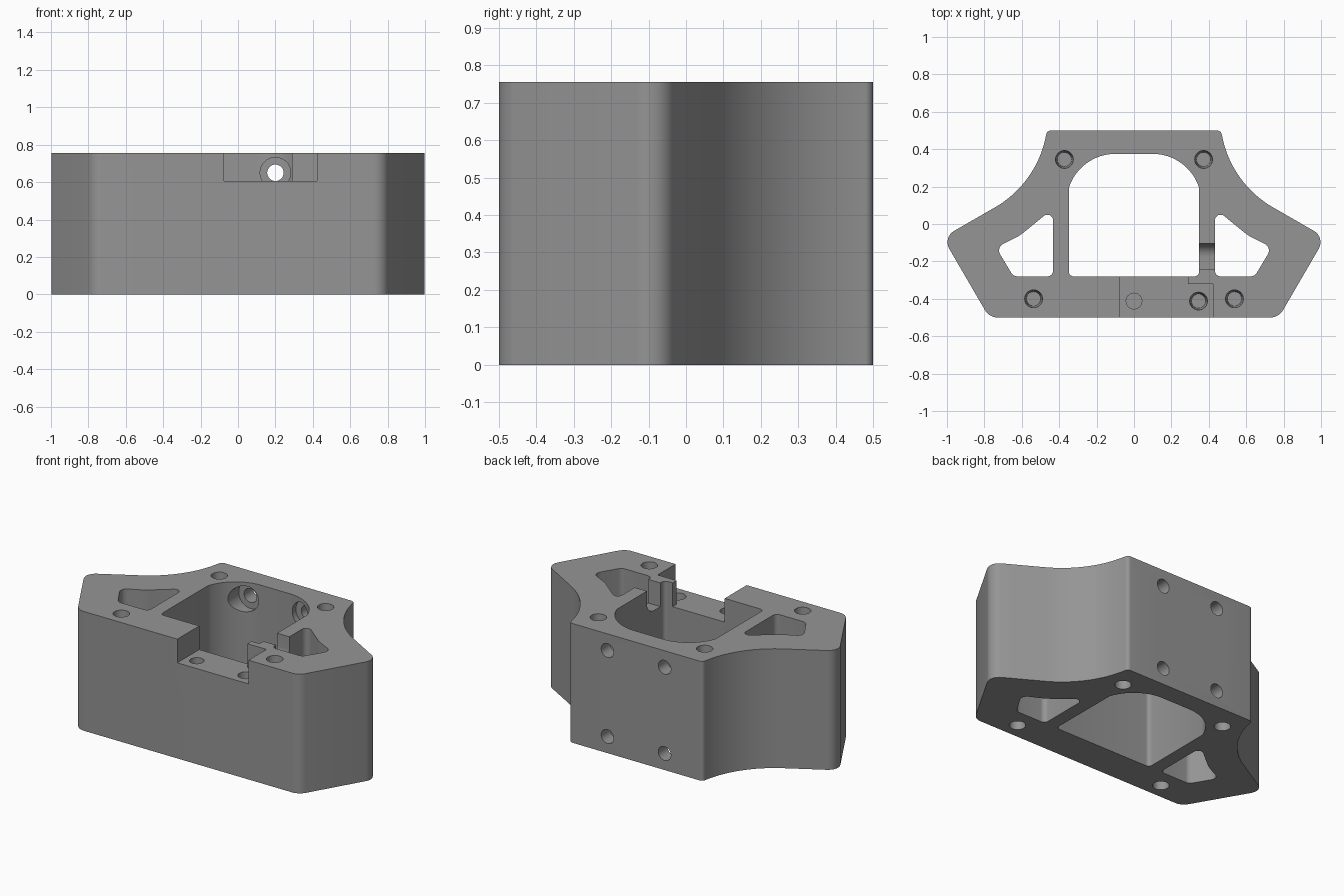
import bpy, bmesh, math
from mathutils import Vector

if "Cube" in bpy.data.objects:
    bpy.data.objects.remove(bpy.data.objects["Cube"])

H = 0.755          # body height
FLOOR = 0.605      # floor of the front recess

grey = bpy.data.materials.new("mid grey")
grey.diffuse_color = (0.30, 0.30, 0.30, 1)
grey.use_nodes = True
grey.node_tree.nodes["Principled BSDF"].inputs["Base Color"].default_value = grey.diffuse_color


def arc(cx, cy, r, a0, a1, n):
    """Points on an arc, angles in degrees, each with no corner rounding."""
    step = (a1 - a0) / n
    return [(cx + r * math.cos(math.radians(a0 + step * i)),
             cy + r * math.sin(math.radians(a0 + step * i)), 0) for i in range(n + 1)]


def mirror(half):
    """Complete a symmetric outline from its right half."""
    return half + [(-x, y, r) for x, y, r in reversed(half)]


def rounded(points, n=8):
    """Round each (x, y, radius) corner of a closed outline."""
    out = []
    for i, (x, y, r) in enumerate(points):
        p = Vector((x, y))
        if r == 0:
            out.append(p)
            continue
        a = (Vector(points[i - 1][:2]) - p).normalized()
        b = (Vector(points[(i + 1) % len(points)][:2]) - p).normalized()
        half = a.angle(b) / 2
        c = p + (a + b).normalized() * (r / math.sin(half))
        t0 = p + a * (r / math.tan(half)) - c
        t1 = p + b * (r / math.tan(half)) - c
        for k in range(n + 1):
            s = k / n
            w = t0.angle(t1)
            out.append(c + (t0 * math.sin((1 - s) * w) + t1 * math.sin(s * w)) / math.sin(w))
    return out


def finish(name, bm):
    bmesh.ops.recalc_face_normals(bm, faces=bm.faces)
    mesh = bpy.data.meshes.new(name)
    bm.to_mesh(mesh)
    bm.free()
    mesh.materials.append(grey)
    ob = bpy.data.objects.new(name, mesh)
    bpy.context.collection.objects.link(ob)
    return ob


def prism(name, outline, lo, hi, axis="z"):
    """Extrude a closed outline along z, or a (y, z) outline along x."""
    bm = bmesh.new()
    at = (lambda p: (p[0], p[1], lo)) if axis == "z" else (lambda p: (lo, p[0], p[1]))
    face = bm.faces.new([bm.verts.new(at(p)) for p in outline])
    ext = bmesh.ops.extrude_face_region(bm, geom=[face])
    move = Vector((0, 0, hi - lo)) if axis == "z" else Vector((hi - lo, 0, 0))
    bmesh.ops.translate(bm, vec=move, verts=[v for v in ext["geom"] if isinstance(v, bmesh.types.BMVert)])
    return finish(name, bm)


def box(name, x0, x1, y0, y1, z0, z1):
    return prism(name, [(x0, y0), (x1, y0), (x1, y1), (x0, y1)], z0, z1)


def bore(name, start, end, r0, r1):
    """Round or tapered bore between two points."""
    a, b = Vector(start), Vector(end)
    bm = bmesh.new()
    bmesh.ops.create_cone(bm, cap_ends=True, segments=32, radius1=r0, radius2=r1, depth=(b - a).length)
    rot = (b - a).to_track_quat("Z", "Y").to_matrix().to_4x4()
    rot.translation = (a + b) / 2
    bmesh.ops.transform(bm, matrix=rot, verts=bm.verts)
    return finish(name, bm)


# Body: flat back, concave flanks, angled ends
half = [(0.47, 0.5, 0.025)] + arc(1.024, 0.577, 0.563, 190, 240, 20)
half += [(1.023, -0.072, 0.07), (0.774, -0.5, 0.08)]
body = prism("bracket_body", rounded(mirror(half)), 0, H)

cutters = []

# Central opening with arched back
opening = arc(0.10, 0.115, 0.26, 90, 18.2, 16) + [(0.348, -0.28, 0.025)]
cutters.append(prism("central_opening", rounded(mirror(opening)), -0.1, H + 0.1))

# Side pockets
pocket = [(0.433, 0.083, 0.03), (0.61, -0.062, 0.25), (0.738, -0.125, 0.04),
          (0.645, -0.28, 0.04), (0.433, -0.28, 0.03)]
for s in (1, -1):
    cutters.append(prism("side_pocket", rounded([(s * x, y, r) for x, y, r in pocket]), -0.1, H + 0.1))

# Stepped front recess
recess = [(-0.075, -0.6), (0.423, -0.6), (0.423, -0.32), (0.29, -0.32), (0.29, -0.2), (-0.075, -0.2)]
cutters.append(prism("front_recess", recess, FLOOR, H + 0.1))

# Wire slot through the right inner wall, one rounded bottom corner
slot = [(-0.24, H + 0.1, 0), (-0.24, FLOOR, 0), (-0.105, FLOOR, 0.07), (-0.105, H + 0.1, 0)]
cutters.append(prism("wire_slot", rounded(slot), 0.32, 0.46, "x"))

# Tapered blind holes in the top and bottom
for x, y in ((0.372, 0.345), (0.537, -0.4)):
    for s in (1, -1):
        cutters.append(bore("top_hole", (s * x, y, H + 0.01), (s * x, y, H - 0.22), 0.048, 0.038))
        cutters.append(bore("bottom_hole", (s * x, y, -0.01), (s * x, y, 0.22), 0.048, 0.038))

# Holes in the recess floor
cutters.append(bore("recess_insert_hole", (0.345, -0.412, FLOOR + 0.01), (0.345, -0.412, FLOOR - 0.22), 0.048, 0.038))
cutters.append(bore("recess_plain_hole", (0, -0.412, FLOOR + 0.01), (0, -0.412, FLOOR - 0.15), 0.042, 0.042))

# Counterbored screw holes through the back wall
for x in (0.2, -0.2):
    for z in (0.65, 0.105):
        cutters.append(bore("back_screw_hole", (x, 0.3, z), (x, 0.6, z), 0.044, 0.044))
        cutters.append(bore("back_counterbore", (x, 0.2, z), (x, 0.41, z), 0.082, 0.082))

# Cut everything, then drop the cutters
bpy.context.view_layer.objects.active = body
body.select_set(True)
for c in cutters:
    mod = body.modifiers.new("cut", "BOOLEAN")
    mod.operation, mod.solver, mod.object = "DIFFERENCE", "EXACT", c
    bpy.ops.object.modifier_apply(modifier=mod.name)
    bpy.data.objects.remove(c)

bpy.ops.object.shade_smooth_by_angle(angle=math.radians(30))
